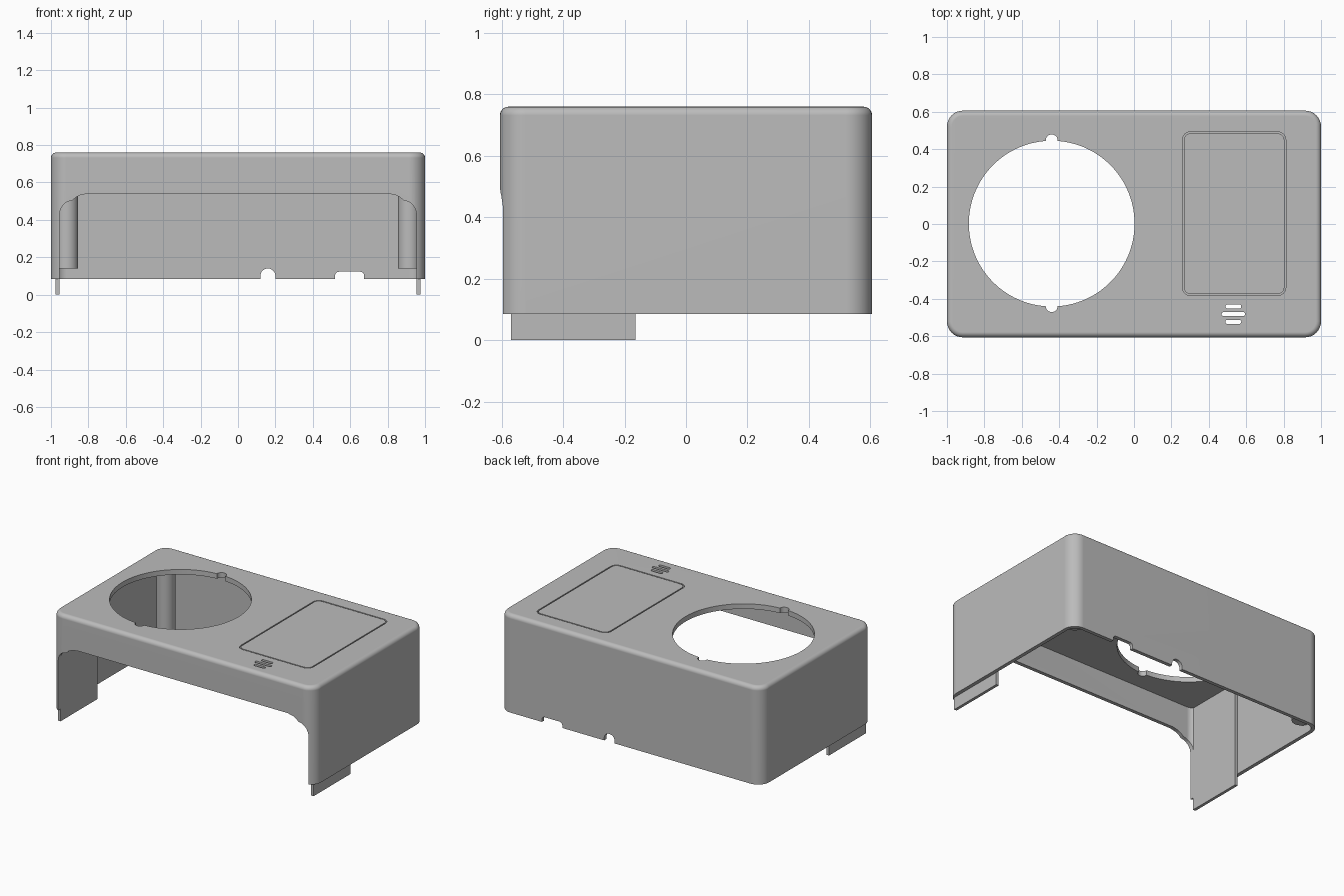
import bpy
import bmesh
import math
from mathutils import Vector

cube = bpy.data.objects.get("Cube")
if cube:
    bpy.data.objects.remove(cube, do_unlink=True)

grey = bpy.data.materials.new("housing grey")
grey.use_nodes = True
grey.diffuse_color = (0.5, 0.5, 0.5, 1)
grey.node_tree.nodes["Principled BSDF"].inputs["Base Color"].default_value = (0.5, 0.5, 0.5, 1)

BOTTOM, TOP = 0.085, 0.76
CEILING = 0.725
HALF_X, HALF_Y = 1.0, 0.606
WALL = 0.025


def arc(cx, cy, r, start, end, n):
    """Points on an arc, angles in degrees."""
    angles = [math.radians(start + (end - start) * i / n) for i in range(n + 1)]
    return [(cx + r * math.cos(a), cy + r * math.sin(a)) for a in angles]


def rounded(cx, cy, w, h, r, n=6):
    """Rounded rectangle outline."""
    pts = []
    for i, (sx, sy) in enumerate([(1, 1), (-1, 1), (-1, -1), (1, -1)]):
        pts += arc(cx + sx * (w / 2 - r), cy + sy * (h / 2 - r), r, 90 * i, 90 * i + 90, n)
    return pts


def prism(name, pts, lo, hi, axis="z", top_bevel=0):
    """Extrude an outline along z, or along y for an outline in x and z."""
    bm = bmesh.new()
    place = (lambda p, d: (p[0], p[1], d)) if axis == "z" else (lambda p, d: (p[0], d, p[1]))
    face = bm.faces.new([bm.verts.new(place(p, lo)) for p in pts])
    moved = bmesh.ops.extrude_face_region(bm, geom=[face])["geom"]
    shift = Vector((0, 0, hi - lo)) if axis == "z" else Vector((0, hi - lo, 0))
    bmesh.ops.translate(bm, vec=shift, verts=[g for g in moved if isinstance(g, bmesh.types.BMVert)])
    bmesh.ops.recalc_face_normals(bm, faces=bm.faces)
    if top_bevel:
        rim = [e for e in bm.edges if all(abs(v.co.z - hi) < 1e-5 for v in e.verts)]
        bmesh.ops.bevel(bm, geom=rim, offset=top_bevel, segments=5, profile=0.5, affect="EDGES")
    mesh = bpy.data.meshes.new(name)
    bm.to_mesh(mesh)
    bm.free()
    mesh.materials.append(grey)
    obj = bpy.data.objects.new(name, mesh)
    bpy.context.collection.objects.link(obj)
    return obj


def activate(obj):
    bpy.ops.object.select_all(action="DESELECT")
    obj.select_set(True)
    bpy.context.view_layer.objects.active = obj


def carve(target, cutter):
    """Subtract the cutter and discard it."""
    cutter.hide_render = True
    mod = target.modifiers.new("cut", "BOOLEAN")
    mod.operation = "DIFFERENCE"
    mod.solver = "EXACT"
    mod.object = cutter
    activate(target)
    bpy.ops.object.modifier_apply(modifier=mod.name)
    bpy.data.objects.remove(cutter, do_unlink=True)


def smooth(obj):
    activate(obj)
    bpy.ops.object.shade_smooth_by_angle(angle=math.radians(35))
    mod = obj.modifiers.new("even normals", "WEIGHTED_NORMAL")
    mod.keep_sharp = True


# Hollow housing with softened top rim
housing = prism("housing", rounded(0, 0, 2 * HALF_X, 2 * HALF_Y, 0.085, 8), BOTTOM, TOP, top_bevel=0.028)
carve(housing, prism("cavity", rounded(0, 0, 2 * (HALF_X - WALL), 2 * (HALF_Y - WALL), 0.06, 8), 0, CEILING))

# Wide front opening with stepped shoulders
half = [(0.955, 0.0), (0.955, 0.42), (0.952, 0.445), (0.942, 0.47), (0.927, 0.488),
        (0.908, 0.499), (0.886, 0.503), (0.868, 0.52), (0.845, 0.532), (0.8, 0.541)]
opening = half + [(-x, z) for x, z in reversed(half)]
carve(housing, prism("front_opening", opening, -0.7, -0.54, "y"))

# Round top hole with two key notches
carve(housing, prism("round_hole", arc(-0.44, 0.002, 0.443, 0, 357, 119), 0.6, 0.9))
for side in (-1, 1):
    carve(housing, prism("key_notch", arc(-0.44, 0.004 + side * 0.443, 0.032, 0, 345, 23), 0.6, 0.9))

# Shallow groove outlining the top panel
groove = prism("groove", rounded(0.535, 0.055, 0.554, 0.876, 0.045), TOP - 0.012, TOP + 0.1)
carve(groove, prism("groove_core", rounded(0.535, 0.055, 0.538, 0.86, 0.038), 0.6, 1.0))
carve(housing, groove)

# Sound slots
for y, width in ((-0.441, 0.085), (-0.482, 0.125), (-0.523, 0.085)):
    carve(housing, prism("sound_slot", rounded(0.531, y, width, 0.022, 0.0105), 0.6, 0.9))

# Cable notches in the back wall
carve(housing, prism("round_notch", rounded(0.16, 0.07, 0.08, 0.14, 0.039), 0.5, 0.7, "y"))
carve(housing, prism("wide_notch", rounded(0.597, 0.06, 0.156, 0.126, 0.022), 0.5, 0.7, "y"))
smooth(housing)

for side, word in ((-1, "right"), (1, "left")):
    # Side panel whose foot hangs below the housing
    x = side * 0.965
    prism(word + "_side_tab", [(x - 0.01, -0.57), (x + 0.01, -0.57), (x + 0.01, -0.165), (x - 0.01, -0.165)],
          0, CEILING)
    # Round post in the back corner
    smooth(prism(word + "_back_post", arc(side * 0.915, 0.521, 0.06, 0, 350, 35), 0.14, CEILING))
